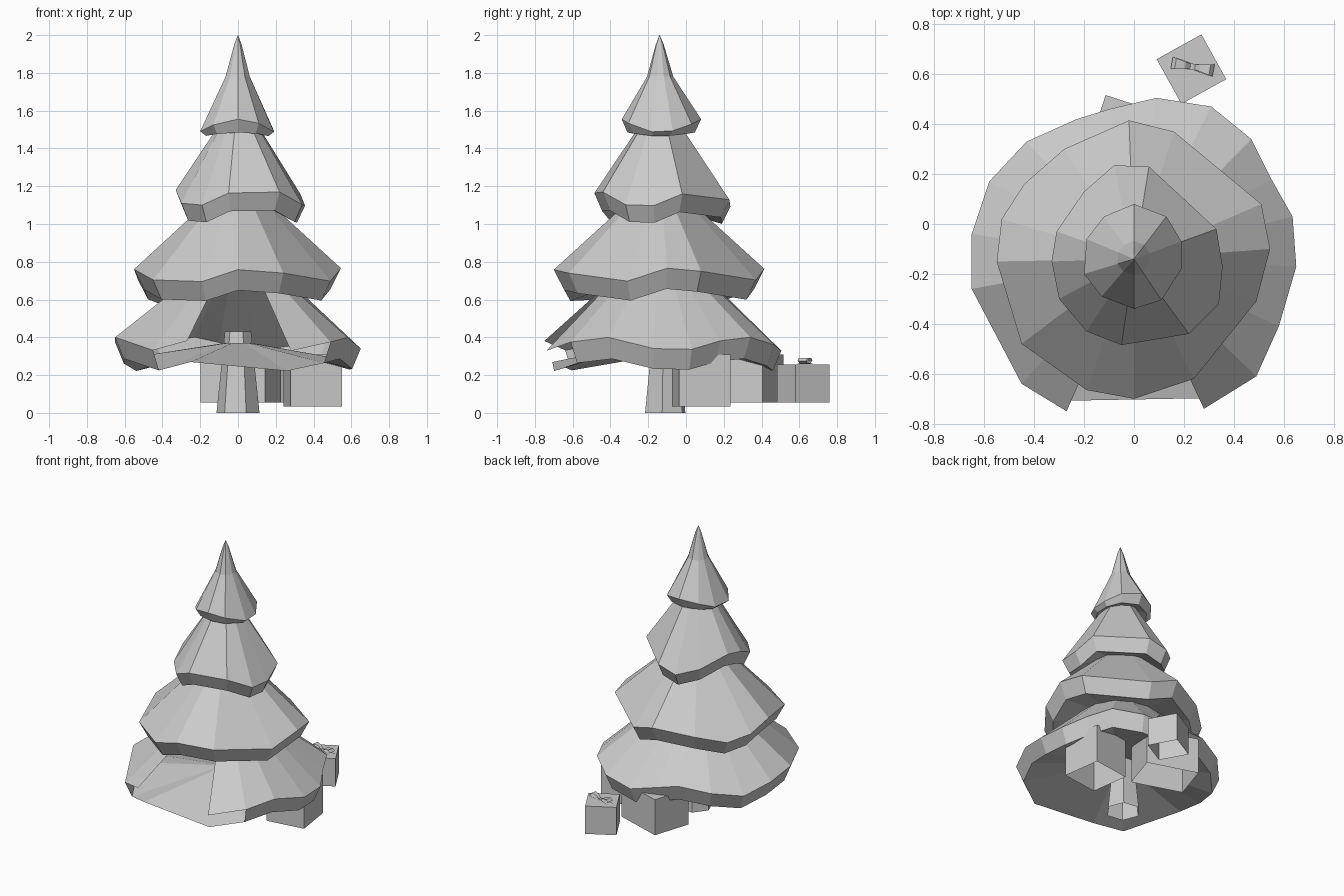
import bpy
import bmesh
from math import cos, radians, pi, atan2
from mathutils import Matrix, Vector

if "Cube" in bpy.data.objects:
    bpy.data.objects.remove(bpy.data.objects["Cube"])

CX, CY = 0, -0.14      # trunk axis


def mesh_object(name, verts, faces):
    me = bpy.data.meshes.new(name)
    me.from_pydata(verts, [], faces)
    me.update()
    ob = bpy.data.objects.new(name, me)
    bpy.context.collection.objects.link(ob)
    return ob


def tier(name, rim, rings, lobes, peak, skip=()):
    """Loft scaled copies of a rim outline: rings are (scale, z, wave height).
    The wave makes the rim droop; skip lists open (ring, segment) gaps."""
    n = len(rim)
    verts, faces = [], []
    for s, z, wave in rings:
        for x, y in rim:
            a = atan2(y - CY, x - CX)
            h = z + wave * cos(lobes * (a - radians(peak)))
            verts.append((CX + s * (x - CX), CY + s * (y - CY), h))
    for k in range(len(rings) - 1):
        for i in range(n):
            if (k, i) not in skip:
                j = (i + 1) % n
                faces.append((k * n + i, (k + 1) * n + i,
                              (k + 1) * n + j, k * n + j))
    return mesh_object(name, verts, faces)


# Bottom skirt: cone, lip and underside, with the open gap at the front
tier("bottom_branches",
     [(.28, -.74), (.49, -.61), (.58, -.41), (.65, -.17), (.635, .03), (.55, .18),
      (.47, .34), (.31, .47), (.09, .505), (-.1, .46), (-.23, .42), (-.43, .33),
      (-.58, .17), (-.65, -.04), (-.65, -.26), (-.45, -.64), (-.27, -.75)],
     [(0.38, 0.72, 0), (1, 0.365, 0.037), (0.93, 0.255, 0.033), (0.11, 0.37, 0)],
     5, 43, skip={(0, 16), (1, 15), (1, 16), (1, 0)})

# Second skirt
tier("lower_branches",
     [(0, -.7), (.24, -.62), (.49, -.31), (.545, -.1), (.51, .08), (.16, .37),
      (-.02, .415), (-.28, .3), (-.44, .16), (-.53, .02), (-.55, -.15),
      (-.45, -.48), (-.19, -.665)],
     [(0.27, 1.13, 0), (1, 0.72, 0.05), (0.9, 0.615, 0.045), (0.36, 0.69, 0)],
     4, -80)

# Third skirt
tier("upper_branches",
     [(.22, -.44), (.34, -.32), (.355, -.17), (.33, -.02), (.06, .23), (-.08, .235),
      (-.2, .13), (-.31, -.03), (-.33, -.15), (-.3, -.3), (-.19, -.43), (-.05, -.485)],
     [(0.23, 1.56, 0), (1, 1.145, 0.055), (0.88, 1.05, 0.05), (0.29, 1.12, 0)],
     3, -75)

# Pointed top
tier("tree_top",
     [(.11, -.305), (.19, -.18), (.19, -.07), (.13, .03), (0, .08), (-.12, .03),
      (-.19, -.06), (-.2, -.2), (-.13, -.29), (0, -.34)],
     [(0.005, 2.0, 0), (0.1, 1.95, 0), (0.33, 1.78, 0), (1, 1.52, 0.035),
      (0.85, 1.475, 0.01), (0.3, 1.52, 0)], 2, -90)


def open_below(ob):
    """Remove the downward face, the part being hollow underneath."""
    bm = bmesh.new()
    bm.from_mesh(ob.data)
    down = [f for f in bm.faces if f.normal.z < -0.9]
    bmesh.ops.delete(bm, geom=down, context='FACES')
    bm.to_mesh(ob.data)
    bm.free()


# Tapered six-sided trunk
bpy.ops.mesh.primitive_cone_add(vertices=6, radius1=0.115, radius2=0.07, depth=0.43,
                                location=(0, -0.11, 0.215),
                                rotation=(0, 0, radians(22)))
bpy.context.object.name = "trunk"
open_below(bpy.context.object)


# Presents around the back of the trunk
def present(name, x, y, z0, z1, width, depth, turn):
    bpy.ops.mesh.primitive_cube_add(size=1, location=(x, y, (z0 + z1) / 2),
                                    rotation=(0, 0, radians(turn)))
    ob = bpy.context.object
    ob.name = name
    ob.scale = (width, depth, z1 - z0)
    open_below(ob)


present("right_present", 0.395, 0.08, 0.035, 0.31, 0.275, 0.275, 8)
present("middle_present", 0.015, 0.33, 0.055, 0.31, 0.36, 0.275, -18)
present("small_present", 0.23, 0.62, 0.055, 0.255, 0.205, 0.205, 29)

# Bow on the small present: two folded loops and a flat ribbon
loop = [(0, 0.004), (0.03, 0.03), (0.07, 0.036), (0.085, 0.02), (0.05, 0.006)]
for side, name in ((0, "bow_loop_right"), (pi, "bow_loop_left")):
    verts = []
    for v in (-1, 1):
        verts += [(x, v * (0.008 + 0.2 * x), z) for x, z in loop]
    m = len(loop)
    faces = [(i, (i + 1) % m, m + (i + 1) % m, m + i) for i in range(m)]
    ob = mesh_object(name, verts, faces)
    ob.matrix_world = (Matrix.Translation((0.235, 0.63, 0.255))
                       @ Matrix.Rotation(side + radians(-10), 4, 'Z'))
ribbon = mesh_object("bow_ribbon",
                     [(-0.1, -0.02, 0), (0, -0.012, 0.01), (0.1, -0.03, 0),
                      (0.1, 0.02, 0), (0, 0.012, 0.01), (-0.1, 0.03, 0)],
                     [(0, 1, 4, 5), (1, 2, 3, 4)])
ribbon.location = (0.235, 0.63, 0.258)
ribbon.rotation_euler = (0, 0, radians(-10))
